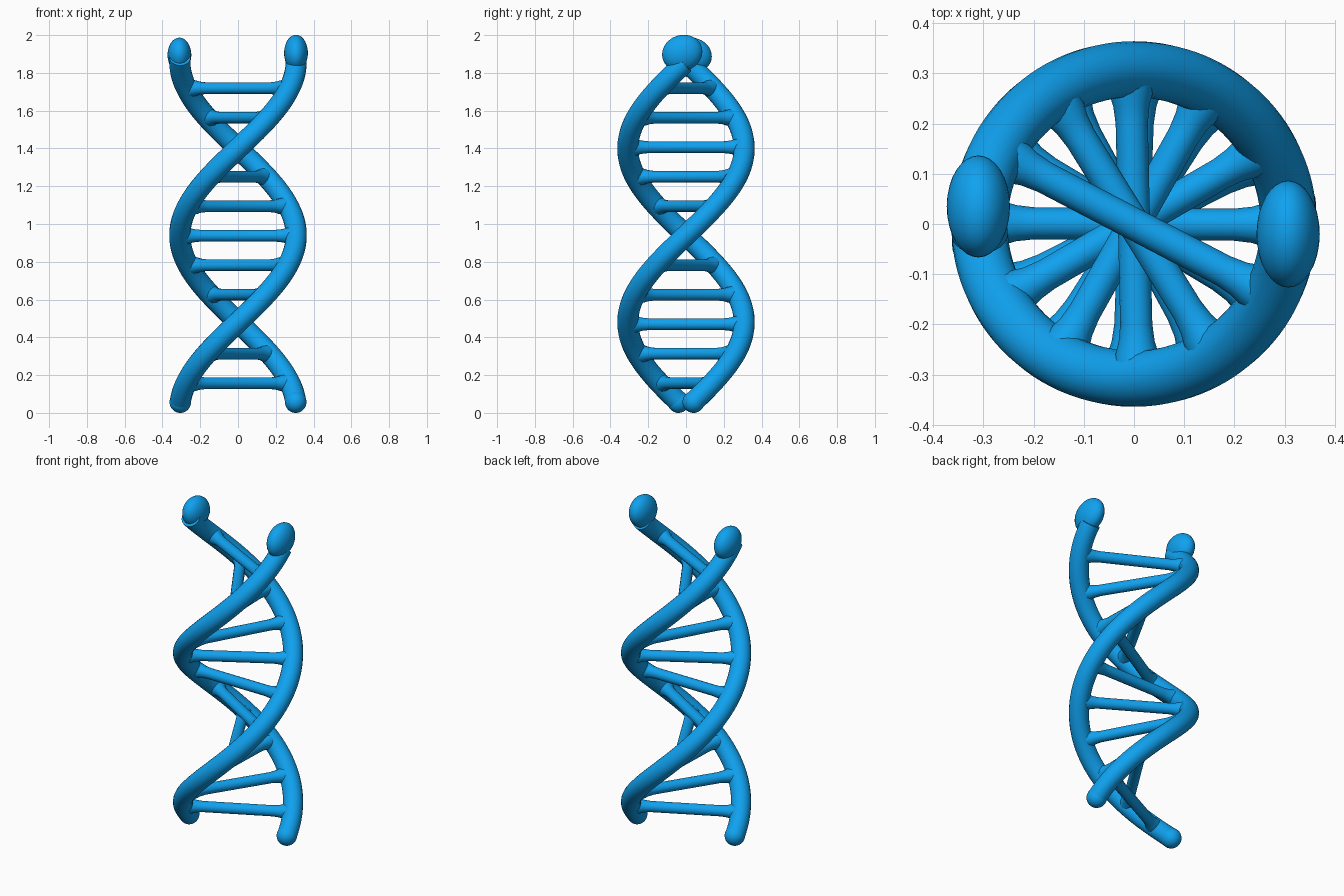
import bpy
import math
from mathutils import Vector

if "Cube" in bpy.data.objects:
    bpy.data.objects.remove(bpy.data.objects["Cube"])

R = 0.308            # helix radius
HALF_TURN = 0.92     # height of half a turn
Z_MID = 0.94         # height where the strands lie on the x axis

blue = bpy.data.materials.new("blue")
blue.diffuse_color = (0.005, 0.36, 0.87, 1)
blue.use_nodes = True
blue.node_tree.nodes["Principled BSDF"].inputs["Base Color"].default_value = blue.diffuse_color


def helix(z, side, r=R):
    a = (z - Z_MID) * math.pi / HALF_TURN + (0 if side > 0 else math.pi)
    return Vector((r * math.cos(a), r * math.sin(a), z))


def tube(name, points, radii, sides):
    """Round tube along a path, converted to a mesh."""
    cu = bpy.data.curves.new(name, 'CURVE')
    cu.dimensions = '3D'
    cu.bevel_depth = 1.0
    cu.bevel_resolution = sides // 2 - 2
    cu.use_fill_caps = True
    sp = cu.splines.new('POLY')
    sp.points.add(len(points) - 1)
    for p, co, r in zip(sp.points, points, radii):
        p.co = (*co, 1)
        p.radius = r
    ob = bpy.data.objects.new(name, cu)
    bpy.context.collection.objects.link(ob)
    bpy.ops.object.select_all(action='DESELECT')
    ob.select_set(True)
    bpy.context.view_layer.objects.active = ob
    bpy.ops.object.convert(target='MESH')
    finish(bpy.context.object, name)


def ball(name, loc, scale, tilt=0):
    bpy.ops.mesh.primitive_uv_sphere_add(segments=32, ring_count=20, radius=1,
                                         location=loc, rotation=(tilt, 0, 0))
    bpy.context.object.scale = scale
    finish(bpy.context.object, name)


def finish(ob, name):
    ob.name = name
    ob.data.materials.clear()
    ob.data.materials.append(blue)
    bpy.ops.object.shade_smooth_by_angle(angle=math.radians(50))


# two strands with rounded feet and swollen tops
for side, word in ((1, "right"), (-1, "left")):
    n = 110
    z0, z1 = 0.06, 1.88 if side > 0 else 1.85
    pts = [helix(z0 + (z1 - z0) * i / n, side) for i in range(n + 1)]
    tube(word + "_strand", pts, [0.056] * len(pts), 20)
    foot = helix(0.058, side)
    ball(word + "_strand_foot", foot, (0.057, 0.058, 0.058))
ball("right_strand_knob", (0.307, -0.02, 1.905), (0.063, 0.108, 0.095), 0.35)
ball("left_strand_knob", (-0.31, 0.035, 1.895), (0.063, 0.103, 0.09), -0.35)

# rungs with flared ends
for i in range(11):
    z = 0.157 + 0.1562 * i
    radial = [-0.275, -0.255, -0.235, -0.2, 0.2, 0.235, 0.255, 0.275]
    radii = [0.046, 0.042, 0.036, 0.032, 0.032, 0.036, 0.042, 0.046]
    tube(f"rung_{i + 1}", [helix(z, 1, r) for r in radial], radii, 14)
